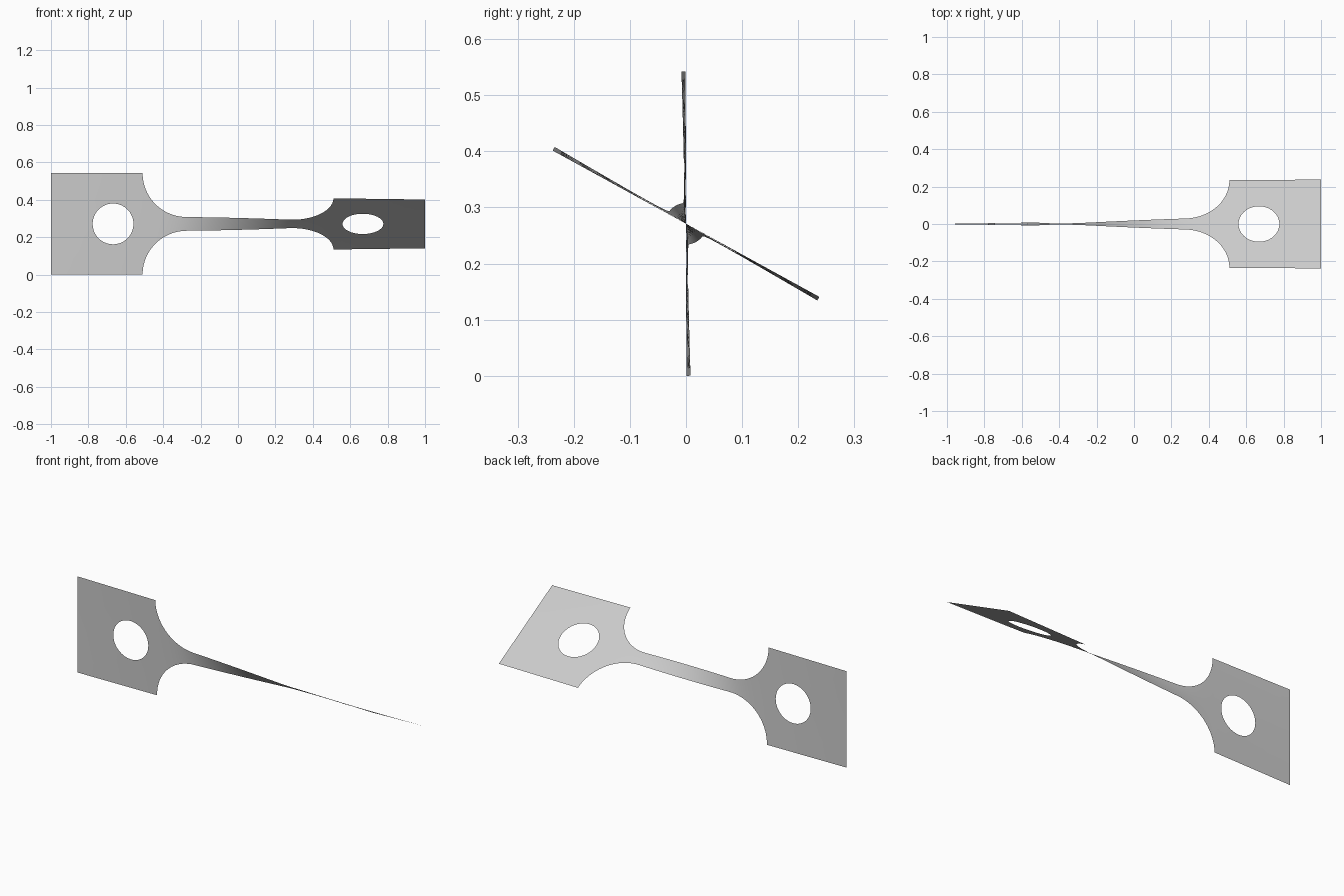
import bpy, bmesh, math

if "Cube" in bpy.data.objects:
    bpy.data.objects.remove(bpy.data.objects["Cube"], do_unlink=True)

HALF = 0.271          # half width of the end tabs, also the axis height
NECK = 0.037          # half width of the neck
TAB_X, NECK_X = 0.51, 0.275
HOLE_X, HOLE_R = 0.668, 0.109
SIDE = 24             # divisions along each tab side


def half_width(x):
    """Half width of the sheet: straight neck, rounded fillet, wide tab."""
    s = (abs(x) - NECK_X) / (TAB_X - NECK_X)
    if s <= 0:
        return NECK
    if s >= 1:
        return HALF
    return HALF - (HALF - NECK) * math.sqrt(1 - s * s)


def twist(x):
    """Twist angle, concentrated where the sheet is narrow."""
    a = abs(x)
    steps = 60
    total = 0
    for i in range(steps):
        t = (i + 0.5) / steps * min(a, TAB_X)
        total += (NECK / half_width(t)) ** 2 * min(a, TAB_X) / steps
    degrees = 78.5 * total + 3.2 * max(0, a - TAB_X)
    return math.radians(30.7 + math.copysign(degrees, x))


def add_quads(bm, rows):
    for r0, r1 in zip(rows, rows[1:]):
        for i in range(len(r0) - 1):
            bm.faces.new((r0[i], r0[i + 1], r1[i + 1], r1[i]))


def row(bm, points):
    return [bm.verts.new((x, 0, v)) for x, v in points]


def add_tab(bm, side):
    """Rectangular tab with a round hole, as rings from hole to outline."""
    corners = [(TAB_X, -HALF), (1, -HALF), (1, HALF), (TAB_X, HALF)]
    outline = []
    for k in range(4):
        (x0, v0), (x1, v1) = corners[k], corners[(k + 1) % 4]
        for i in range(SIDE):
            f = i / SIDE
            outline.append((x0 + (x1 - x0) * f, v0 + (v1 - v0) * f))
    outline.append(outline[0])
    rings = []
    for j in range(5):
        f = j / 4
        ring = []
        for x, v in outline:
            a = math.atan2(v, x - HOLE_X)
            hx, hv = HOLE_X + HOLE_R * math.cos(a), HOLE_R * math.sin(a)
            ring.append((side * (hx + (x - hx) * f), hv + (v - hv) * f))
        rings.append(row(bm, ring))
    add_quads(bm, rings)


# Flat sheet: neck with fillets, then both tabs
bm = bmesh.new()
fillet = [NECK_X + (TAB_X - NECK_X) * math.sin(i / 20 * math.pi / 2) for i in range(1, 21)]
columns = [-x for x in reversed(fillet)]
columns += [NECK_X * (i / 16 - 1) for i in range(33)] + fillet
neck_rows = []
for x in columns:
    w = half_width(x)
    neck_rows.append(row(bm, [(x, w * (2 * i / SIDE - 1)) for i in range(SIDE + 1)]))
add_quads(bm, neck_rows)
for side in (-1, 1):
    add_tab(bm, side)
bmesh.ops.remove_doubles(bm, verts=bm.verts, dist=0.0002)
bmesh.ops.recalc_face_normals(bm, faces=bm.faces)

# Twist the sheet about its long axis
for vert in bm.verts:
    angle, v = twist(vert.co.x), vert.co.z
    vert.co.y = -v * math.sin(angle)
    vert.co.z = HALF + v * math.cos(angle)

# Face the front
bm.normal_update()
if sum(f.normal.y * f.calc_area() for f in bm.faces) > 0:
    bmesh.ops.reverse_faces(bm, faces=bm.faces)

mesh = bpy.data.meshes.new("twisted_strip")
bm.to_mesh(mesh)
bm.free()
strip = bpy.data.objects.new("twisted_strip", mesh)
bpy.context.collection.objects.link(strip)

# Plain grey sheet
grey = bpy.data.materials.new("light_grey")
grey.use_nodes = True
colour = (0.6, 0.6, 0.6, 1)
grey.diffuse_color = colour
grey.node_tree.nodes["Principled BSDF"].inputs["Base Color"].default_value = colour
mesh.materials.append(grey)

bpy.context.view_layer.objects.active = strip
strip.select_set(True)
bpy.ops.object.shade_smooth_by_angle()
